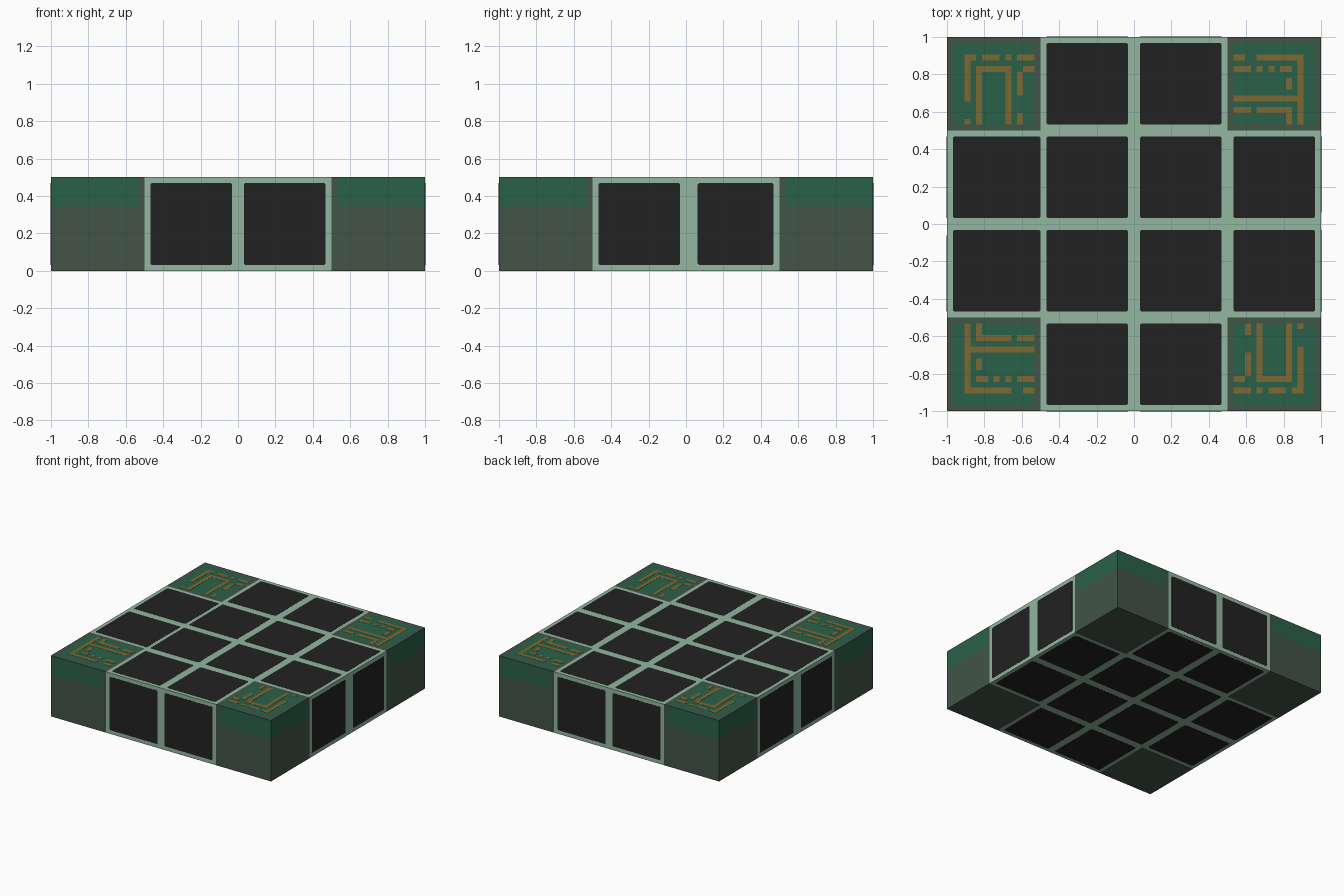
import bpy, bmesh
from mathutils import Vector, Matrix

if "Cube" in bpy.data.objects:
    bpy.data.objects.remove(bpy.data.objects["Cube"])

T = 1 / 32          # one pattern cell
H = 0.0012          # how far plates stand proud


def material(name, rgb):
    lin = [((c / 255 + 0.055) / 1.055) ** 2.4 if c > 10 else c / 255 / 12.92 for c in rgb]
    m = bpy.data.materials.new(name)
    m.diffuse_color = (*lin, 1)
    m.use_nodes = True
    m.node_tree.nodes["Principled BSDF"].inputs["Base Color"].default_value = m.diffuse_color
    return m


PALE = material("pale green frame", (146, 183, 160))
DARK = material("dark grey green", (66, 84, 71))
GREEN = material("board green", (42, 97, 74))
BLACK = material("tile black", (34, 34, 34))
COPPER = material("copper trace", (124, 104, 50))


def finish(name, bm, mats):
    bmesh.ops.recalc_face_normals(bm, faces=bm.faces)
    me = bpy.data.meshes.new(name)
    bm.to_mesh(me)
    bm.free()
    for m in mats:
        me.materials.append(m)
    ob = bpy.data.objects.new(name, me)
    bpy.context.collection.objects.link(ob)
    return ob


def plate(bm, frame, u0, u1, v0, v1, cut=0.0, height=H):
    """Thin plate (optionally with clipped corners) on a face frame."""
    if cut:
        pts = [(u0 + cut, v0), (u1 - cut, v0), (u1, v0 + cut), (u1, v1 - cut),
               (u1 - cut, v1), (u0 + cut, v1), (u0, v1 - cut), (u0, v0 + cut)]
    else:
        pts = [(u0, v0), (u1, v0), (u1, v1), (u0, v1)]
    lo, hi = ([bm.verts.new(frame @ Vector((u, v, w))) for u, v in pts] for w in (-0.002, height))
    bm.faces.new(hi)
    bm.faces.new(lo[::-1])
    for i in range(len(pts)):
        j = (i + 1) % len(pts)
        bm.faces.new((lo[i], lo[j], hi[j], hi[i]))


def frame(u, v, origin):
    u, v = Vector(u), Vector(v)
    w = u.cross(v)
    m = Matrix((u, v, w)).transposed().to_4x4()
    m.translation = origin
    return m


# Slab body: box cut along the colour borders, coloured by position
bm = bmesh.new()
bmesh.ops.create_cube(bm, size=1, matrix=Matrix.Translation((0, 0, 0.25)) @ Matrix.Diagonal((2, 2, 0.5, 1)))
cuts = [(axis, s * k * T) for axis in (0, 1) for k in (16, 17, 31) for s in (-1, 1)] + [(2, 11 * T)]
for axis, pos in cuts:
    n = Vector((0, 0, 0))
    n[axis] = 1
    bmesh.ops.bisect_plane(bm, geom=bm.verts[:] + bm.edges[:] + bm.faces[:], plane_co=n * pos, plane_no=n)
bm.normal_update()
for f in bm.faces:
    c, n = f.calc_center_median(), f.normal
    ax, ay = abs(c.x), abs(c.y)
    if min(ax, ay) < 16 * T:
        f.material_index = 0
    elif n.z > 0.5:
        f.material_index = 2 if min(ax, ay) > 17 * T and max(ax, ay) < 31 * T else 1
    elif n.z < -0.5:
        f.material_index = 1
    else:
        f.material_index = 2 if c.z > 11 * T and min(ax, ay) > 17 * T else 1
finish("slab_body", bm, (PALE, DARK, GREEN))

# Black tiles on top and bottom, leaving out the corners
top = frame((1, 0, 0), (0, 1, 0), (0, 0, 0.5))
bottom = frame((1, 0, 0), (0, -1, 0), (0, 0, 0))
for name, fr in (("top_tiles", top), ("bottom_tiles", bottom)):
    bm = bmesh.new()
    for i in range(4):
        for j in range(4):
            if i in (0, 3) and j in (0, 3):
                continue
            u, v = (i - 2) * 0.5, (j - 2) * 0.5
            end = 16 if i == 0 and fr is top else 15
            plate(bm, fr, u + T, u + end * T, v + T, v + 15 * T, 0.008)
    finish(name, bm, [BLACK])

# Two black tiles on each side
sides = {"front": ((1, 0, 0), (0, -1, 0), 1), "back": ((-1, 0, 0), (0, 1, 0), 1),
         "right": ((0, 1, 0), (1, 0, 0), 2), "left": ((0, -1, 0), (-1, 0, 0), 2)}
for name, (u, origin, start) in sides.items():
    bm = bmesh.new()
    fr = frame(u, (0, 0, 1), origin)
    plate(bm, fr, -15 * T, -T, T, 15 * T, 0.008)
    plate(bm, fr, start * T, 15 * T, T, 15 * T, 0.008)
    finish(name + "_tiles", bm, [BLACK])

# Copper traces: (column start, end, row start, end) in cells from the corner's top left
TRACES_A = [(3, 4, 3, 11), (4, 5, 3, 4), (6, 9, 3, 4), (10, 11, 3, 4), (12, 15, 3, 4),
            (5, 6, 5, 15), (6, 10, 5, 6), (10, 11, 5, 15), (13, 15, 5, 6),
            (12, 13, 6, 10), (12, 13, 13, 15), (3, 4, 14, 15)]
TRACES_B = [(1, 3, 3, 4), (5, 12, 3, 4), (12, 13, 3, 15), (1, 4, 5, 6), (5, 6, 5, 6),
            (7, 8, 5, 6), (9, 11, 5, 6), (10, 11, 7, 9), (1, 12, 10, 11),
            (1, 4, 12, 13), (5, 10, 12, 13), (10, 11, 12, 15)]
turned = frame((-1, 0, 0), (0, -1, 0), (0, 0, 0.5))
for name, fr, x0, traces in (("back_left_traces", top, -1, TRACES_A), ("front_right_traces", turned, -1, TRACES_A),
                             ("back_right_traces", top, 0.5, TRACES_B), ("front_left_traces", turned, 0.5, TRACES_B)):
    bm = bmesh.new()
    for c0, c1, r0, r1 in traces:
        plate(bm, fr, x0 + c0 * T, x0 + c1 * T, 1 - r1 * T, 1 - r0 * T)
    finish(name, bm, [COPPER])
